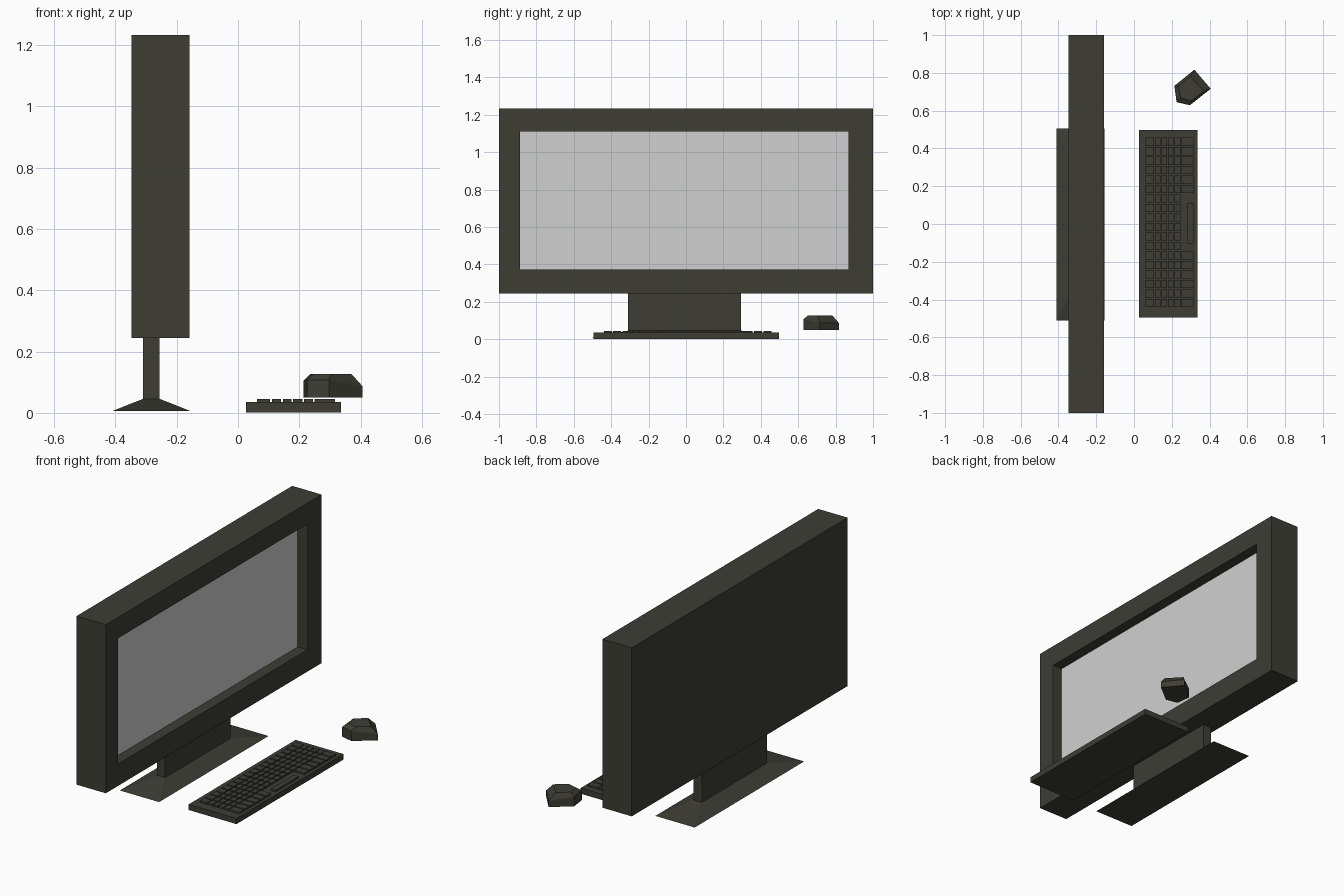
import bpy, bmesh

if "Cube" in bpy.data.objects:
    bpy.data.objects.remove(bpy.data.objects["Cube"])


def material(name, colour):
    m = bpy.data.materials.new(name)
    m.diffuse_color = (*colour, 1)
    m.use_nodes = True
    m.node_tree.nodes["Principled BSDF"].inputs["Base Color"].default_value = m.diffuse_color
    return m


charcoal = material("charcoal_plastic", (0.0467, 0.0467, 0.0356))
grey = material("grey_screen", (0.631, 0.631, 0.631))


def finish(bm, name, mats):
    mesh = bpy.data.meshes.new(name)
    bm.to_mesh(mesh)
    bm.free()
    for m in mats:
        mesh.materials.append(m)
    ob = bpy.data.objects.new(name, mesh)
    bpy.context.collection.objects.link(ob)
    return ob


def loft(name, rings, mats=(charcoal,), cap_mat=0):
    """Skin a list of closed rings and cap both ends."""
    bm = bmesh.new()
    vs = [[bm.verts.new(p) for p in r] for r in rings]
    n = len(rings[0])
    for a, b in zip(vs, vs[1:]):
        for i in range(n):
            j = (i + 1) % n
            bm.faces.new((a[i], a[j], b[j], b[i]))
    bm.faces.new(vs[0])
    cap = bm.faces.new(vs[-1])
    bmesh.ops.recalc_face_normals(bm, faces=bm.faces[:])
    cap.material_index = cap_mat
    return finish(bm, name, mats)


def rect_x(x, y0, y1, z0, z1):
    return [(x, y0, z0), (x, y1, z0), (x, y1, z1), (x, y0, z1)]


def rect_z(z, x0, x1, y0, y1):
    return [(x0, y0, z), (x1, y0, z), (x1, y1, z), (x0, y1, z)]


def box(name, x0, x1, y0, y1, z0, z1):
    return loft(name, [rect_z(z0, x0, x1, y0, y1), rect_z(z1, x0, x1, y0, y1)])


# Monitor: casing with a recessed screen as its end cap
opening = (-0.887, 0.868, 0.373, 1.11)
loft("monitor", [rect_x(-0.348, -1, 1, 0.244, 1.233),
                 rect_x(-0.158, -1, 1, 0.244, 1.233),
                 rect_x(-0.158, *opening),
                 rect_x(-0.22, *opening)], (charcoal, grey), 1)

# Stand: sloping foot and upright neck
loft("stand_foot", [rect_z(0.006, -0.41, -0.155, -0.51, 0.505),
                    rect_z(0.046, -0.309, -0.256, -0.31, 0.295)])
box("stand_neck", -0.309, -0.256, -0.31, 0.295, 0.044, 0.246)

# Keyboard body
box("keyboard_body", 0.026, 0.336, -0.494, 0.497, 0.002, 0.035)

# Keys: 18 rows along y, six columns, with a gap for the space bar
columns = [(0.062, 0.105), (0.111, 0.141), (0.146, 0.175),
           (0.180, 0.210), (0.215, 0.245), (0.250, 0.316)]
for row in range(18):
    y1 = 0.457 - row * 0.0502
    for c, (x0, x1) in enumerate(columns):
        if c == 5 and 6 <= row < 12:
            continue
        box("key", x0, x1, y1 - 0.043, y1, 0.034, 0.045)
box("space_bar", 0.284, 0.315, -0.103, 0.112, 0.034, 0.045)

# Mouse: five-sided body, lower at the rear, with a raised flat top
outline = [(0.320, 0.817), (0.214, 0.732), (0.225, 0.645), (0.296, 0.629), (0.406, 0.716)]
shoulder = [0.087, 0.106, 0.108, 0.108, 0.087]
top = [(0.297, 0.782), (0.236, 0.730), (0.246, 0.668), (0.305, 0.652), (0.370, 0.704)]
loft("mouse", [[(x, y, 0.05) for x, y in outline],
               [(x, y, z) for (x, y), z in zip(outline, shoulder)],
               [(x, y, 0.127) for x, y in top]])
